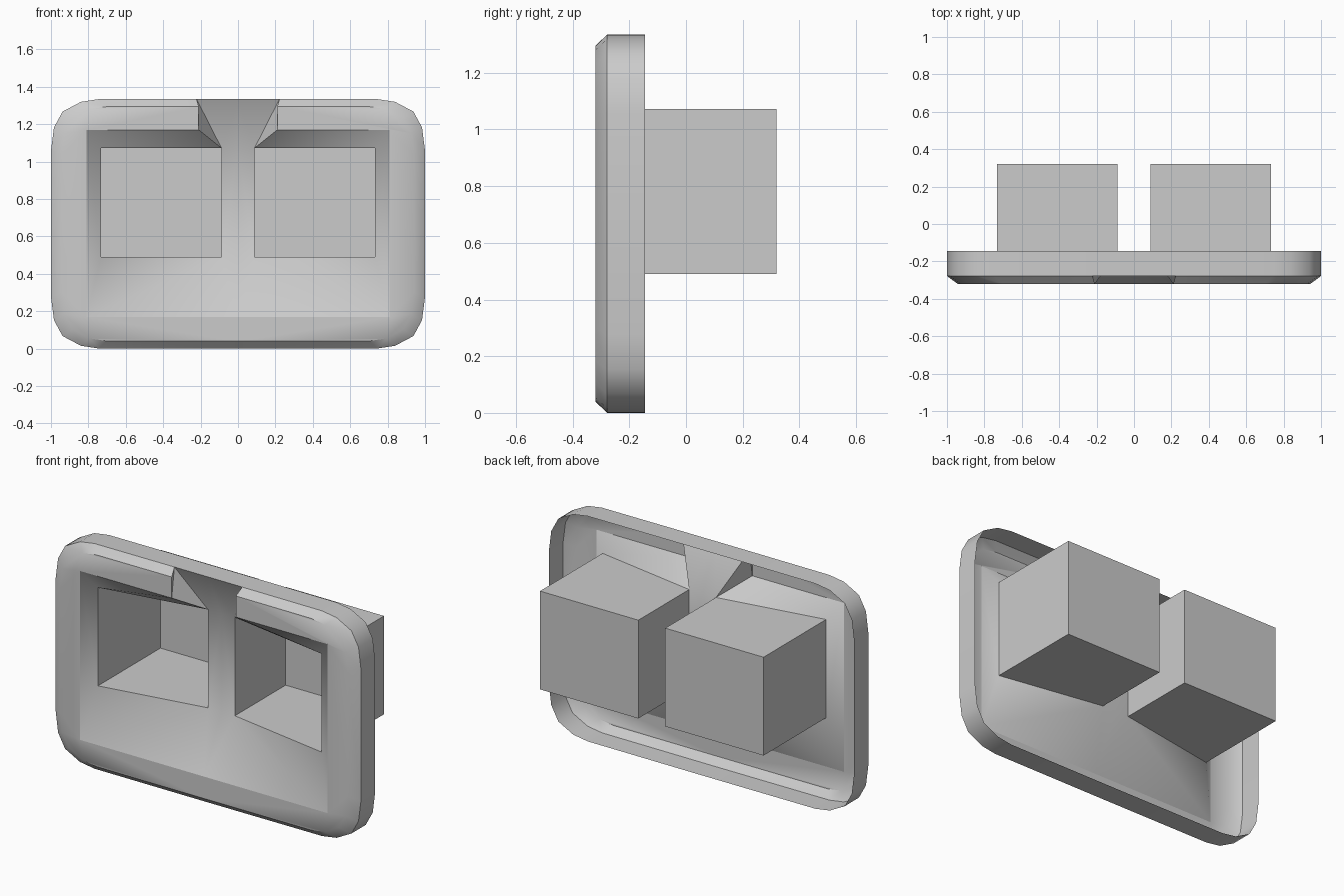
import bpy, bmesh
from math import radians

if "Cube" in bpy.data.objects:
    bpy.data.objects.remove(bpy.data.objects["Cube"])

MID = 0.6675                      # mid height of the plate
FRONT, SHOULDER, BACK, DEEP = -0.32, -0.278, -0.145, 0.32


def build(name, faces, angle):
    """Right-half faces given as point lists; mirrored across x = 0."""
    bm = bmesh.new()
    for pts in faces:
        bm.faces.new([bm.verts.new(p) for p in pts])
    bmesh.ops.remove_doubles(bm, verts=bm.verts, dist=1e-4)
    bmesh.ops.recalc_face_normals(bm, faces=bm.faces)
    # the front-most face must look towards -y
    face = min(bm.faces, key=lambda f: f.calc_center_median().y)
    if face.normal.y > 0:
        bmesh.ops.reverse_faces(bm, faces=bm.faces)
    mesh = bpy.data.meshes.new(name)
    bm.to_mesh(mesh)
    bm.free()
    ob = bpy.data.objects.new(name, mesh)
    bpy.context.collection.objects.link(ob)
    mod = ob.modifiers.new("mirror", 'MIRROR')
    mod.merge_threshold = 0.0005
    bpy.ops.object.select_all(action='DESELECT')
    ob.select_set(True)
    bpy.context.view_layer.objects.active = ob
    bpy.ops.object.modifier_apply(modifier=mod.name)
    bpy.ops.object.shade_smooth_by_angle(angle=radians(angle))
    return ob


# Rounded outline of the right half, from the top notch round to the bottom centre
corner = [(0.745, 0.6665), (0.84, 0.652), (0.938, 0.6), (0.984, 0.515), (1.0, 0.39)]
half = corner + [(x, -z) for x, z in reversed(corner)]
outer = [(0.222, MID * 2)] + [(x, MID + z) for x, z in half] + [(0, 0)]
inner = [(0.21, 1.295)] + [(x * 0.943, MID + z * 0.94) for x, z in half] + [(0, 0.04)]


def at(ring, y):
    return [(x, y, z) for x, z in ring]


def strip(a, b):
    return [[a[i], a[i + 1], b[i + 1], b[i]] for i in range(len(a) - 1)]


# Hollow frame: flat front ring, bevel, side rim and notch cheek
notch_low = (0.21, FRONT, 1.17)
front, shoulder = at(inner, FRONT), at(outer, SHOULDER)
rim_front = [(0, SHOULDER, MID * 2)] + shoulder
rim_back = [(x, BACK, z) for x, y, z in rim_front]
ring_top = [notch_low] + front[:6] + [(0.81, FRONT, 1.17)]
ring_side = [(0.81, FRONT, 1.17)] + front[5:7] + [(0.81, FRONT, 0.17)]
ring_low = [(0.81, FRONT, 0.17)] + front[6:] + [(0, FRONT, 0.17)]
build("frame_shell",
      [ring_top, ring_side, ring_low]
      + strip(front, shoulder) + strip(rim_front, rim_back)
      + [[notch_low, shoulder[0], front[0]]], 40)

# Dished panel sloping to a deep centre, rising into the top notch
hi_in, hi_out = (0.088, -0.155, 1.072), (0.732, -0.265, 1.072)
lo_in, lo_out = (0.088, -0.155, 0.49), (0.732, -0.265, 0.49)
f_hi, f_lo = (0.81, FRONT, 1.17), (0.81, FRONT, 0.17)
centre_top, centre_hi = (0, SHOULDER, MID * 2), (0, -0.155, 1.072)
centre_lo, centre_base = (0, -0.155, 0.49), (0, FRONT, 0.17)
build("dished_panel", [
    [f_hi, f_lo, lo_out, hi_out],
    [notch_low, f_hi, hi_out, hi_in],
    [shoulder[0], notch_low, hi_in],
    [centre_top, shoulder[0], hi_in, centre_hi],
    [centre_hi, hi_in, lo_in, centre_lo],
    [centre_base, centre_lo, lo_in],
    [lo_in, lo_out, f_lo],
    [centre_base, lo_in, f_lo],
], 60)

# Two deep square pockets behind the panel openings
mouth = [hi_in, hi_out, lo_out, lo_in]
end = [(x, DEEP, z) for x, y, z in mouth]
pockets = build("pockets",
                strip(mouth + mouth[:1], end + end[:1]) + [end], 30)
